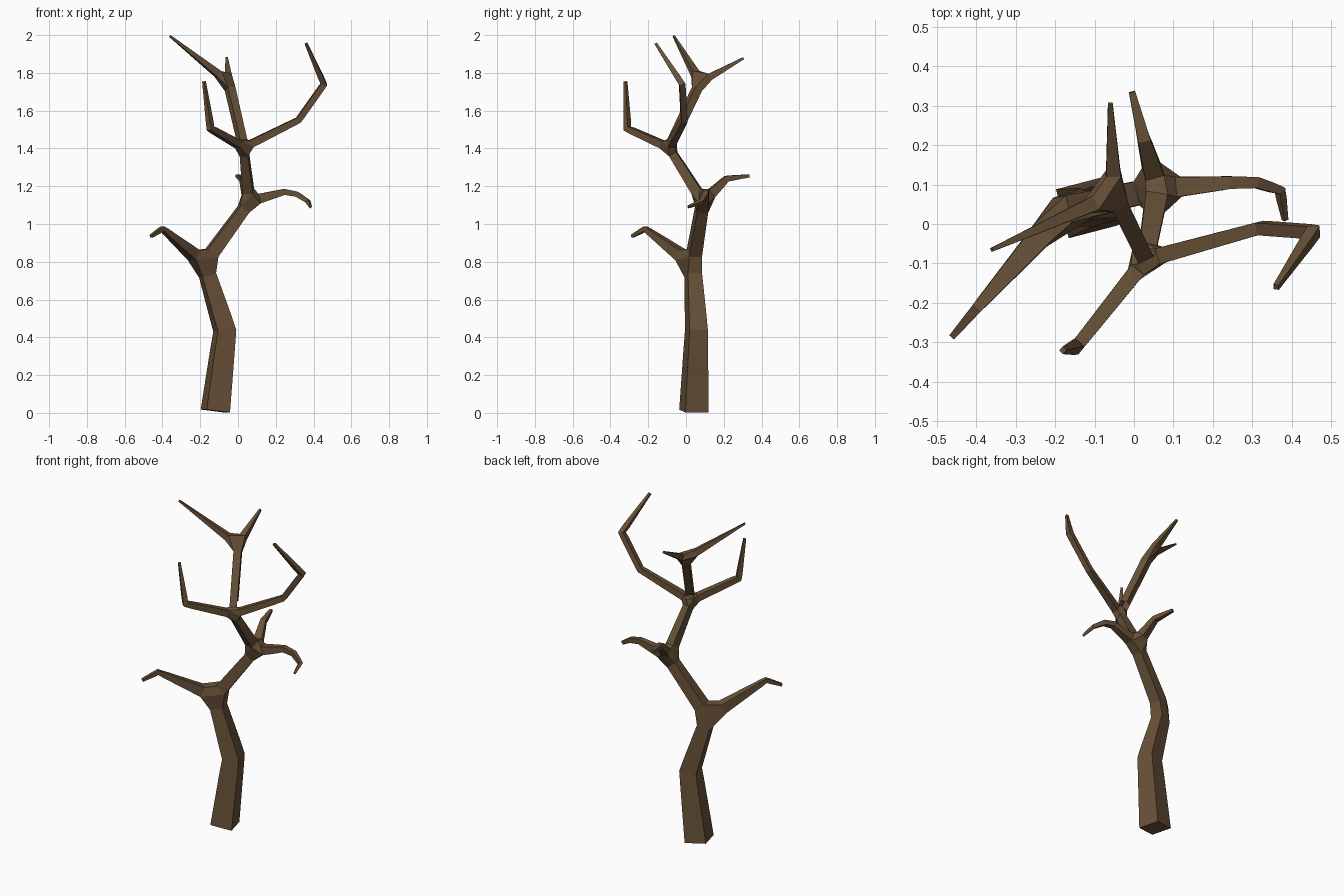
import bpy

# Branch chains: (x, y, z, radius); each chain starts at a named fork
nodes = []
edges = []


def grow(parent, points):
    for p in points:
        nodes.append(p)
        if parent is not None:
            edges.append((parent, len(nodes) - 1))
        parent = len(nodes) - 1
    return parent


# Trunk up to the first fork, then the leader through the higher forks
low = grow(None, [(-0.12, 0.042, 0.01, 0.064), (-0.07, 0.055, 0.435, 0.05),
                  (-0.18, 0.035, 0.79, 0.036)])
mid = grow(low, [(0.06, 0.09, 1.12, 0.029)])
high = grow(mid, [(0.03, -0.09, 1.405, 0.021)])
top = grow(high, [(-0.05, 0.075, 1.75, 0.022)])

# Side branches
grow(low, [(-0.40, -0.215, 0.975, 0.013), (-0.46, -0.285, 0.935, 0.008)])
grow(mid, [(0.245, 0.105, 1.17, 0.016), (0.31, 0.105, 1.158, 0.014),
           (0.37, 0.085, 1.12, 0.011), (0.383, 0.01, 1.09, 0.006)])
grow(mid, [(0.025, 0.215, 1.24, 0.016), (-0.005, 0.335, 1.255, 0.008)])
grow(high, [(-0.145, -0.31, 1.505, 0.016), (-0.18, -0.32, 1.755, 0.007)])
grow(high, [(0.32, -0.01, 1.55, 0.016), (0.455, -0.02, 1.74, 0.016),
            (0.36, -0.16, 1.955, 0.007)])
grow(top, [(-0.36, -0.065, 1.995, 0.005)])
grow(top, [(-0.06, 0.305, 1.878, 0.006)])

# Skeleton skinned with four-sided tapered limbs
mesh = bpy.data.meshes.new("tree")
mesh.from_pydata([n[:3] for n in nodes], edges, [])
tree = bpy.data.objects.new("bare_tree", mesh)
bpy.context.collection.objects.link(tree)
skin = tree.modifiers.new("Skin", 'SKIN')
skin.branch_smoothing = 0
skin.use_smooth_shade = False
for i, sv in enumerate(mesh.skin_vertices[0].data):
    sv.radius = (nodes[i][3], nodes[i][3])
    sv.use_root = i == 0

# Bark
bark = bpy.data.materials.new("bark")
bark.diffuse_color = (0.14, 0.083, 0.04, 1)
mesh.materials.append(bark)
